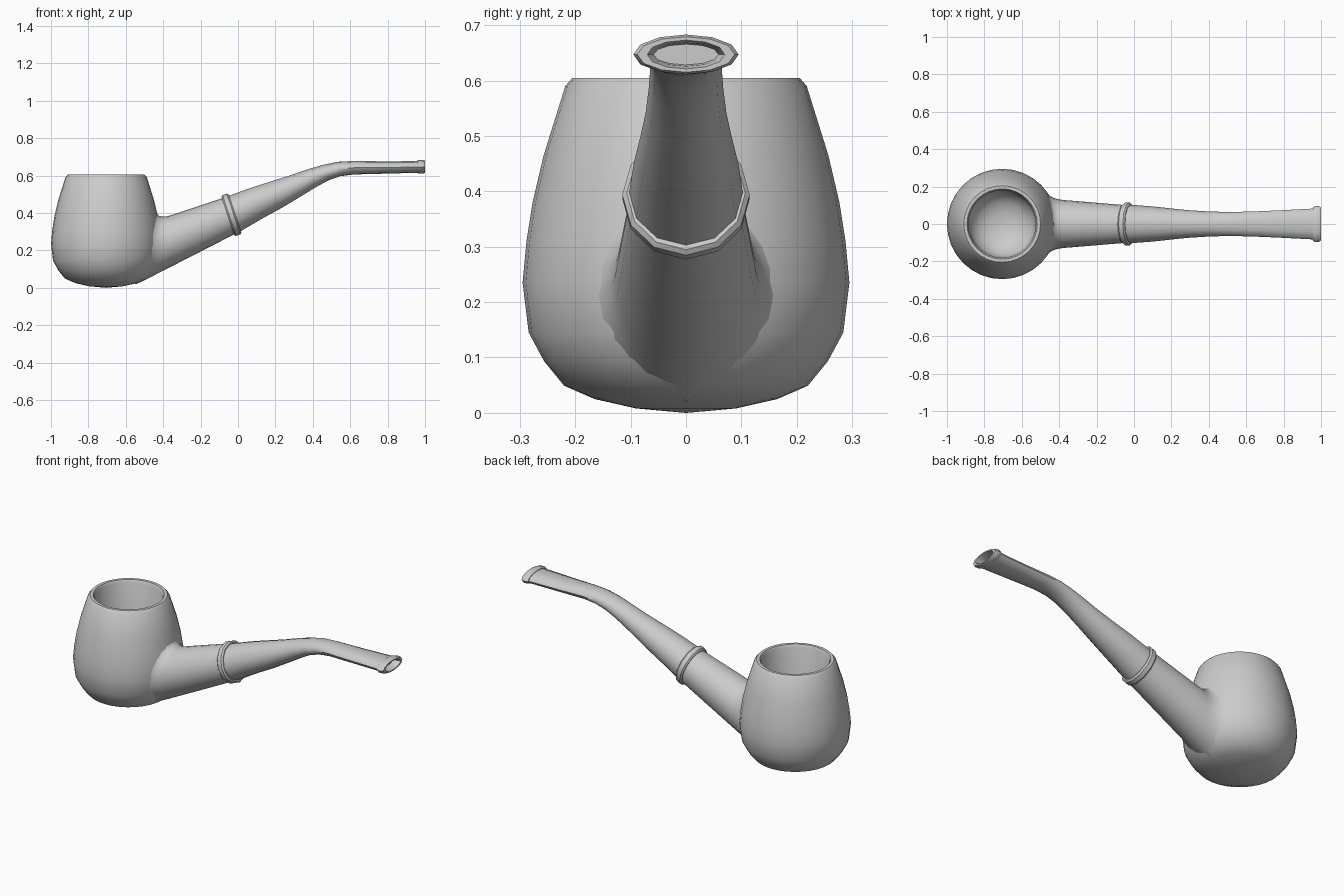
import bpy, bmesh
from math import sin, cos, pi, radians
from mathutils import Vector

if "Cube" in bpy.data.objects:
    bpy.data.objects.remove(bpy.data.objects["Cube"])

BOWL_X = -0.705


def skin(name, rings, cap=True, angle=40):
    """Bridge rings of points into a tube, optionally capped."""
    bm = bmesh.new()
    rows = [[bm.verts.new(p) for p in ring] for ring in rings]
    n = len(rows[0])
    for a, b in zip(rows, rows[1:]):
        for i in range(n):
            j = (i + 1) % n
            bm.faces.new((a[i], a[j], b[j], b[i]))
    if cap:
        bm.faces.new(rows[0])
        bm.faces.new(rows[-1])
    bmesh.ops.remove_doubles(bm, verts=bm.verts, dist=1e-5)
    bmesh.ops.recalc_face_normals(bm, faces=bm.faces)
    me = bpy.data.meshes.new(name)
    bm.to_mesh(me)
    bm.free()
    ob = bpy.data.objects.new(name, me)
    bpy.context.collection.objects.link(ob)
    bpy.ops.object.select_all(action='DESELECT')
    ob.select_set(True)
    bpy.context.view_layer.objects.active = ob
    bpy.ops.object.shade_smooth_by_angle(angle=radians(angle))
    return ob


def oval(x, z, a, b, d, n=12):
    """Elliptical section across direction d, which lies in the xz plane."""
    up = Vector((-d.z, 0, d.x))
    return [Vector((x, a * sin(2 * pi * i / n), z)) + up * b * cos(2 * pi * i / n)
            for i in range(n)]


# Bowl: one lathe profile, outside then chamber
outer = [(0.001, 0), (0.09, 0.008), (0.165, 0.025), (0.22, 0.049), (0.256, 0.093),
         (0.284, 0.145), (0.295, 0.235), (0.288, 0.31), (0.277, 0.38),
         (0.257, 0.465), (0.218, 0.59), (0.205, 0.605)]
inner = [(0.188, 0.605), (0.18, 0.59), (0.18, 0.28), (0.165, 0.22),
         (0.12, 0.175), (0.06, 0.155), (0.001, 0.15)]
skin("bowl", [[Vector((BOWL_X + r * cos(2 * pi * i / 32), r * sin(2 * pi * i / 32), z))
               for i in range(32)] for r, z in outer + inner])


# Shank: tapered tube with a fillet where it runs into the bowl
def bowl_radius(z):
    for (r0, z0), (r1, z1) in zip(outer, outer[1:]):
        if z0 <= z <= z1:
            return r0 + (r1 - r0) * (z - z0) / (z1 - z0)
    return 0


axis = Vector((0.365, 0, 0.153)).normalized()
axis_up = Vector((-axis.z, 0, axis.x))
joint = Vector((-0.035, 0, 0.39))


def shank_point(t, s, grow=0):
    """Point at angle t, distance s back from the joint."""
    r = 0.1 + 0.076 * s + grow
    return joint - axis * s + Vector((0, r * sin(t), 0)) + axis_up * r * cos(t)


def reach(t, grow):
    """Distance back from the joint at which the shank meets the bowl."""
    s = 0.2
    while s < 0.62:
        p = shank_point(t, s, grow)
        if (p.x - BOWL_X) ** 2 + p.y ** 2 < bowl_radius(p.z) ** 2:
            break
        s += 0.002
    return s


N = 24
shank = [[] for _ in range(7)]
for i in range(N):
    t = 2 * pi * i / N
    grow = 0.05 * min(1, 1 + cos(t))
    s = reach(t, 0)
    a = shank_point(t, reach(t, grow), grow)
    a += (Vector((BOWL_X, 0, 0.25)) - a).normalized() * 0.006
    c, b = shank_point(t, s), shank_point(t, s - 0.07)
    for k in range(6):
        u = k / 5
        shank[k].append(a * (1 - u) ** 2 + c * 2 * u * (1 - u) + b * u * u)
    shank[6].append(shank_point(t, 0))
skin("shank", shank, cap=False, angle=60)

# Joint band
band_dir = Vector((0.95, 0, 0.316)).normalized()
band = []
for off, r in [(-0.02, 0.095), (-0.02, 0.107), (-0.012, 0.115), (0.012, 0.115),
               (0.02, 0.107), (0.02, 0.095)]:
    p = joint + band_dir * off
    band.append(oval(p.x, p.z, r, r, band_dir))
skin("joint_band", band)

# Stem: round at the joint, flattening and widening to the bit
path = [(-0.035, 0.39, 0.104, 0.101), (0.1, 0.453, 0.094, 0.087), (0.2, 0.496, 0.083, 0.077),
        (0.3, 0.541, 0.073, 0.064), (0.4, 0.588, 0.067, 0.052), (0.47, 0.616, 0.065, 0.044),
        (0.54, 0.635, 0.065, 0.039), (0.62, 0.642, 0.066, 0.036),
        (0.78, 0.643, 0.073, 0.033), (0.97, 0.646, 0.083, 0.031)]
rings = []
for i, (x, z, a, b) in enumerate(path):
    p, q = path[max(i - 1, 0)], path[min(i + 1, len(path) - 1)]
    rings.append(oval(x, z, a, b, Vector((q[0] - p[0], 0, q[1] - p[1])).normalized()))
skin("stem", rings, cap=False, angle=50)

# Mouthpiece lip with the draught hole
lip = [(0.957, 0.078, 0.028), (0.957, 0.089, 0.033), (0.966, 0.095, 0.036),
       (0.99, 0.095, 0.036), (1.0, 0.088, 0.032), (1.0, 0.07, 0.026),
       (0.985, 0.064, 0.021), (0.9, 0.048, 0.014)]
skin("mouthpiece_lip", [oval(x, 0.647, a, b, Vector((1, 0, 0))) for x, a, b in lip])
